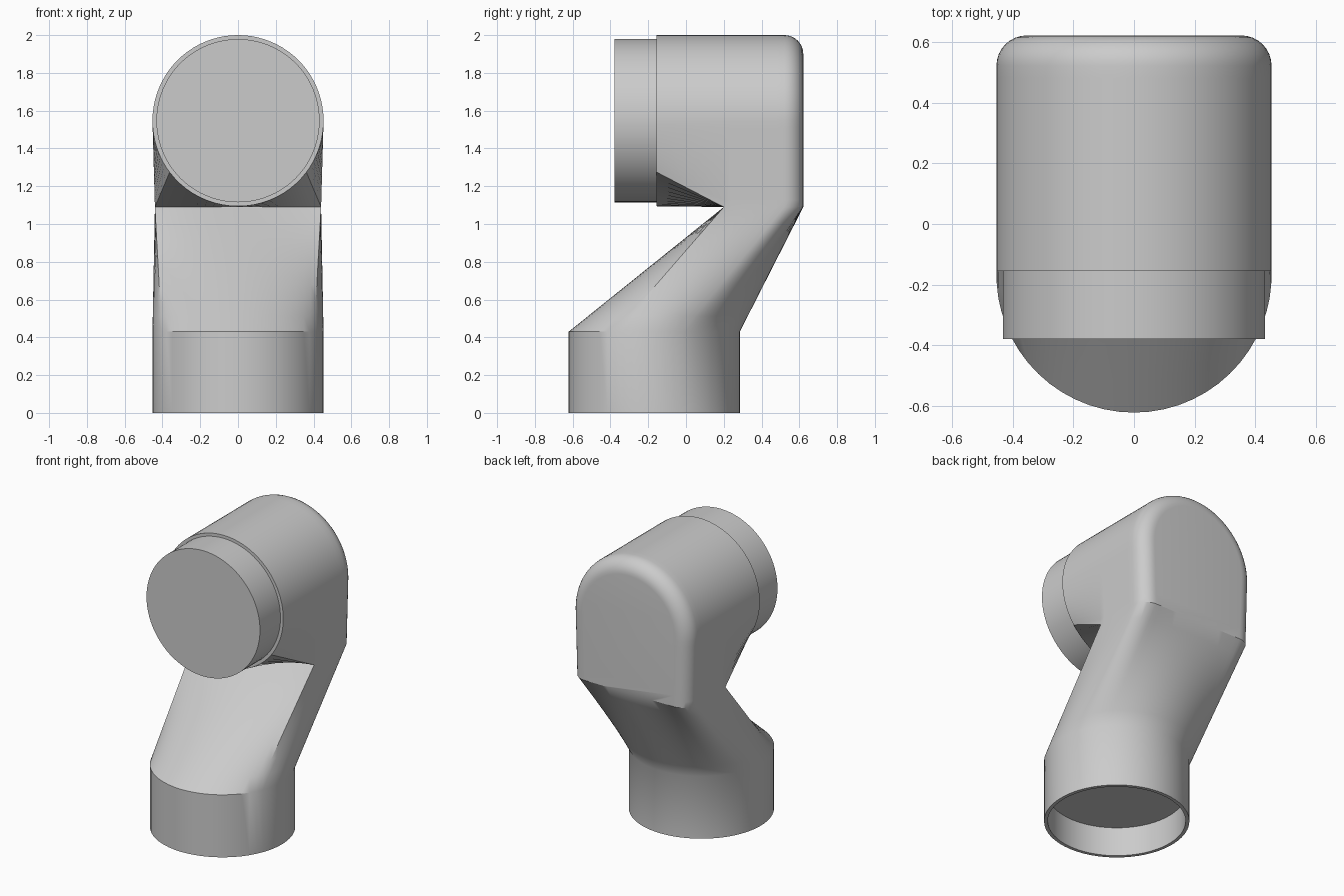
import bpy, bmesh
from math import sin, cos, pi, radians, hypot
from mathutils import Vector

cube = bpy.data.objects.get("Cube")
if cube:
    bpy.data.objects.remove(cube)

grey = bpy.data.materials.new("light grey")
grey.use_nodes = True
colour = (0.6, 0.6, 0.6, 1)
grey.diffuse_color = colour
grey.node_tree.nodes["Principled BSDF"].inputs["Base Color"].default_value = colour

R, AXIS, KNEE = 0.453, 1.547, 1.09      # pipe radius, outlet axis height, bend height
FOOT_Y, FOOT_TOP = -0.168, 0.43         # inlet axis and collar height
FRONT, BEND, BACK, FILLET = -0.155, 0.2, 0.621, 0.1
ARC, SIDE, BASE = 40, 12, 20            # segments per stretch of the outline


def finish(obj):
    obj.data.materials.append(grey)
    bpy.ops.object.select_all(action='DESELECT')
    obj.select_set(True)
    bpy.context.view_layer.objects.active = obj
    bpy.ops.object.shade_smooth_by_angle(angle=radians(30))


def circle_outline(y):
    """Full circle, split at the angles that feed the arch's corners."""
    corner = radians(37)
    angles = [pi * i / ARC for i in range(ARC)]
    angles += [pi + corner * i / SIDE for i in range(SIDE)]
    angles += [pi + corner + (pi - 2 * corner) * i / BASE for i in range(BASE)]
    angles += [2 * pi - corner + corner * i / SIDE for i in range(SIDE)]
    return [Vector((R * cos(a), y, AXIS + R * sin(a))) for a in angles]


def arch_outline(y, inset=0):
    """Round top, nearly straight sides and flat base."""
    r, w, h = R - inset, 0.44 - inset, AXIS - KNEE
    pts = [(r * cos(pi * i / ARC), AXIS + r * sin(pi * i / ARC)) for i in range(ARC)]
    pts += [(-r + (r - w) * i / SIDE, AXIS - h * i / SIDE) for i in range(SIDE)]
    pts += [(-w + 2 * w * i / BASE, KNEE) for i in range(BASE)]
    pts += [(w + (r - w) * i / SIDE, KNEE + h * i / SIDE) for i in range(SIDE)]
    return [Vector((x, y, z)) for x, z in pts]


bm = bmesh.new()


def ring(points):
    return [bm.verts.new(p) for p in points]


def bridge(a, b, skip=()):
    n = len(a)
    for i in range(n):
        if i not in skip:
            bm.faces.new((a[i], a[(i + 1) % n], b[(i + 1) % n], b[i]))


# Head: circle blending into an arch, then a rounded back edge
LEFT, RIGHT = ARC + SIDE, ARC + SIDE + BASE
open_base = range(LEFT, RIGHT)
straight = BACK - FILLET - BEND
arches = [ring(arch_outline(BEND + straight * i / 8)) for i in range(9)]
for i in range(1, 9):
    t = pi / 2 * i / 8
    arches.append(ring(arch_outline(BACK - FILLET * (1 - sin(t)), FILLET * (1 - cos(t)))))
mouth = ring(circle_outline(FRONT))
bridge(mouth, arches[0])
for a, b in zip(arches, arches[1:]):
    bridge(a, b, open_base)
bm.faces.new(mouth)
bm.faces.new(arches[-1])

# Neck: open base of the head lofted to the round inlet
loop = [arches[0][i] for i in range(LEFT, RIGHT)]
loop += [r[RIGHT] for r in arches[:-1]]
loop += [arches[-1][i] for i in range(RIGHT, LEFT, -1)]
loop += [r[LEFT] for r in reversed(arches[1:])]
lengths = [(loop[(i + 1) % len(loop)].co - v.co).length for i, v in enumerate(loop)]
total, travelled, angles = sum(lengths), 0, []
half_front = 0.44 / total * 2 * pi
for length in lengths:
    angles.append(-pi / 2 - half_front + 2 * pi * travelled / total)
    travelled += length


def inlet(radius, z):
    return ring((radius * cos(a), FOOT_Y + radius * sin(a), z) for a in angles)


previous = loop
STEPS = 8
for s in range(1, STEPS + 1):
    t = s / STEPS
    ends = [Vector((R * cos(a), FOOT_Y + R * sin(a), FOOT_TOP)) for a in angles]
    level = ring(v.co.lerp(e, t) for v, e in zip(loop, ends))
    bridge(previous, level)
    previous = level

# Inlet collar: outer wall, rim, socket wall and socket floor
for radius, z in ((R, 0), (0.43, 0), (0.43, 0.2)):
    level = inlet(radius, z)
    bridge(previous, level)
    previous = level
bm.faces.new(previous)

bmesh.ops.recalc_face_normals(bm, faces=bm.faces)
mesh = bpy.data.meshes.new("elbow_body")
bm.to_mesh(mesh)
bm.free()
body = bpy.data.objects.new("elbow_body", mesh)
bpy.context.collection.objects.link(body)
finish(body)

# Outlet spigot
spigot_front, spigot_back = -0.378, FRONT + 0.01
bpy.ops.mesh.primitive_cylinder_add(
    vertices=80, radius=0.432, depth=spigot_back - spigot_front,
    location=(0, (spigot_front + spigot_back) / 2, AXIS), rotation=(pi / 2, 0, 0))
spigot = bpy.context.object
spigot.name = "outlet_spigot"
finish(spigot)
